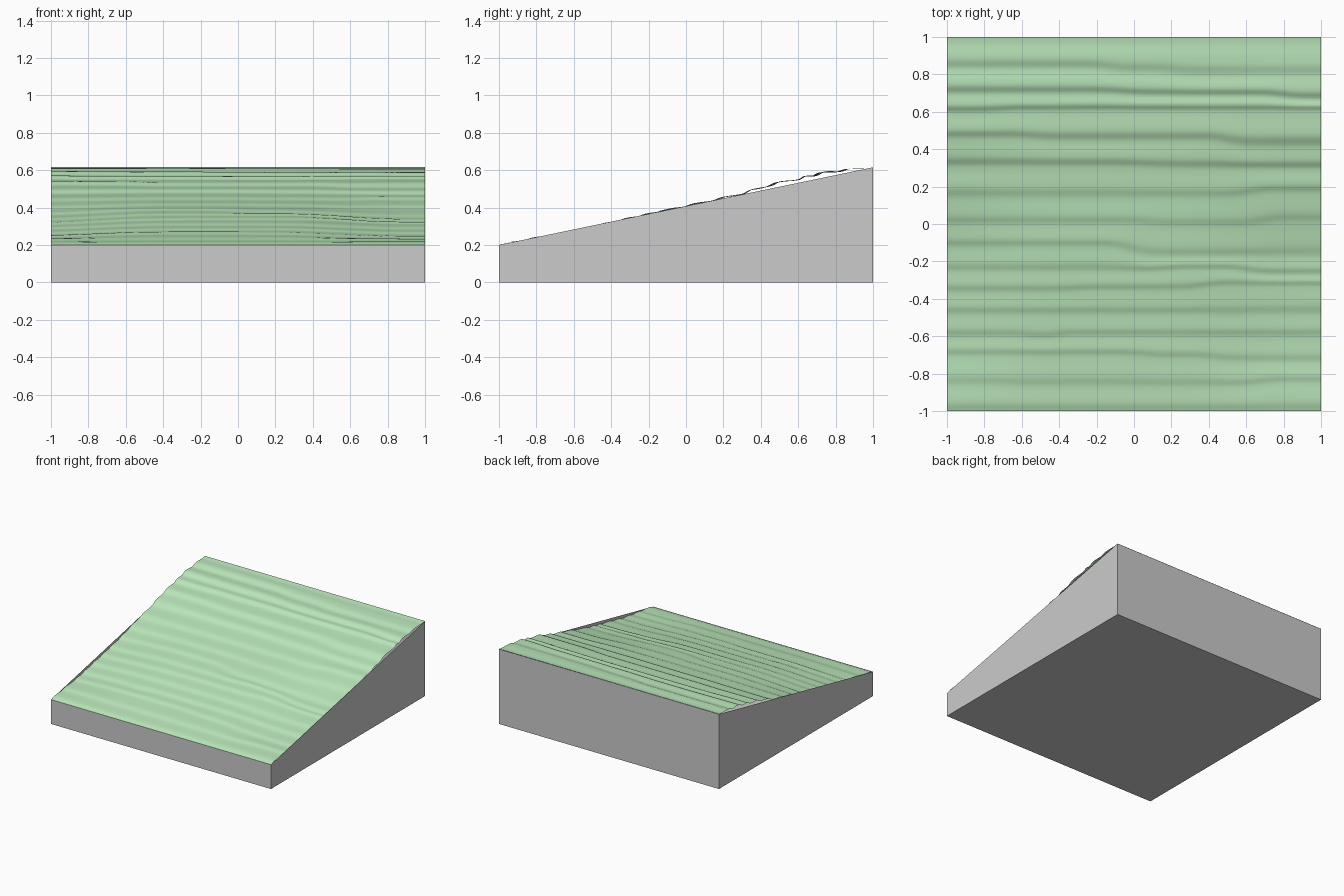
import bpy, bmesh, math, random

if "Cube" in bpy.data.objects:
    bpy.data.objects.remove(bpy.data.objects["Cube"])

random.seed(4)


def add_object(name, bm):
    mesh = bpy.data.meshes.new(name)
    bm.to_mesh(mesh)
    bm.free()
    obj = bpy.data.objects.new(name, mesh)
    bpy.context.collection.objects.link(obj)
    return obj


def slope(y):
    return 0.20 + 0.2075 * (y + 1)


def smooth(a, b, v):
    t = min(1, max(0, (v - a) / (b - a)))
    return t * t * (3 - 2 * t)


def interp(points, v):
    for (a, p), (b, q) in zip(points, points[1:]):
        if v <= b:
            return p + (q - p) * smooth(a, b, v)
    return points[-1][1]


# Wedge base: floor and four walls, open under the ground sheet
bm = bmesh.new()
corners = [(-1, -1), (1, -1), (1, 1), (-1, 1)]
low = [bm.verts.new((x, y, 0)) for x, y in corners]
high = [bm.verts.new((x, y, slope(y))) for x, y in corners]
bm.faces.new(low[::-1])
for i in range(4):
    j = (i + 1) % 4
    bm.faces.new((low[i], low[j], high[j], high[i]))
add_object("wedge_base", bm)

# Ledges running across the hill, each drifting a little along x
ledge_y = [-1.0, -0.86, -0.70, -0.60, -0.48, -0.36, -0.25, -0.12, 0.0,
           0.14, 0.31, 0.46, 0.60, 0.70, 0.83, 1.0]
drift = []
for y in ledge_y:
    inner = abs(y) < 0.99
    drift.append([(random.uniform(-0.8, 0.8), random.uniform(-0.035, 0.035) * inner)
                  for _ in range(2)])

# Broad rise and dip of the ground relative to a straight ramp
edge_shape = [(-1, 0), (-0.6, -0.026), (-0.2, -0.026), (0.25, -0.002),
              (0.5, 0.018), (0.75, 0.022), (0.9, 0.008), (1, 0)]
middle_shape = [(-1, 0), (-0.6, -0.006), (-0.2, 0.0), (0.2, 0.002),
                (0.5, 0.014), (0.75, 0.018), (0.9, 0.008), (1, 0)]


def ground_height(x, y):
    rows = [ly + sum(s * smooth(c - 0.12, c + 0.12, x) for c, s in d)
            for ly, d in zip(ledge_y, drift)]
    ripple = 0
    for a, b in zip(rows, rows[1:]):
        if a <= y <= b:
            t = (y - a) / (b - a)
            ripple = smooth(0, 0.3, t) * (1 - smooth(0.3, 1, t))
            break
    k = smooth(0.3, 1, abs(x + 0.1))
    broad = (1 - k) * interp(middle_shape, y) + k * interp(edge_shape, y)
    fade = 1 - smooth(0.88, 1, y)
    size = 0.006 + 0.005 * smooth(0, 0.5, y)
    return slope(y) + broad + fade * (size * ripple - 0.002) + 0.001


# Green rippled ground sheet
bm = bmesh.new()
bmesh.ops.create_grid(bm, x_segments=60, y_segments=160, size=1)
for v in bm.verts:
    v.co.z = ground_height(v.co.x, v.co.y)
ground = add_object("grassy_ground", bm)
green = bpy.data.materials.new("grass_green")
green.diffuse_color = (0.50, 0.80, 0.50, 1)
green.use_nodes = True
green.node_tree.nodes["Principled BSDF"].inputs["Base Color"].default_value = green.diffuse_color
ground.data.materials.append(green)
for p in ground.data.polygons:
    p.use_smooth = True
